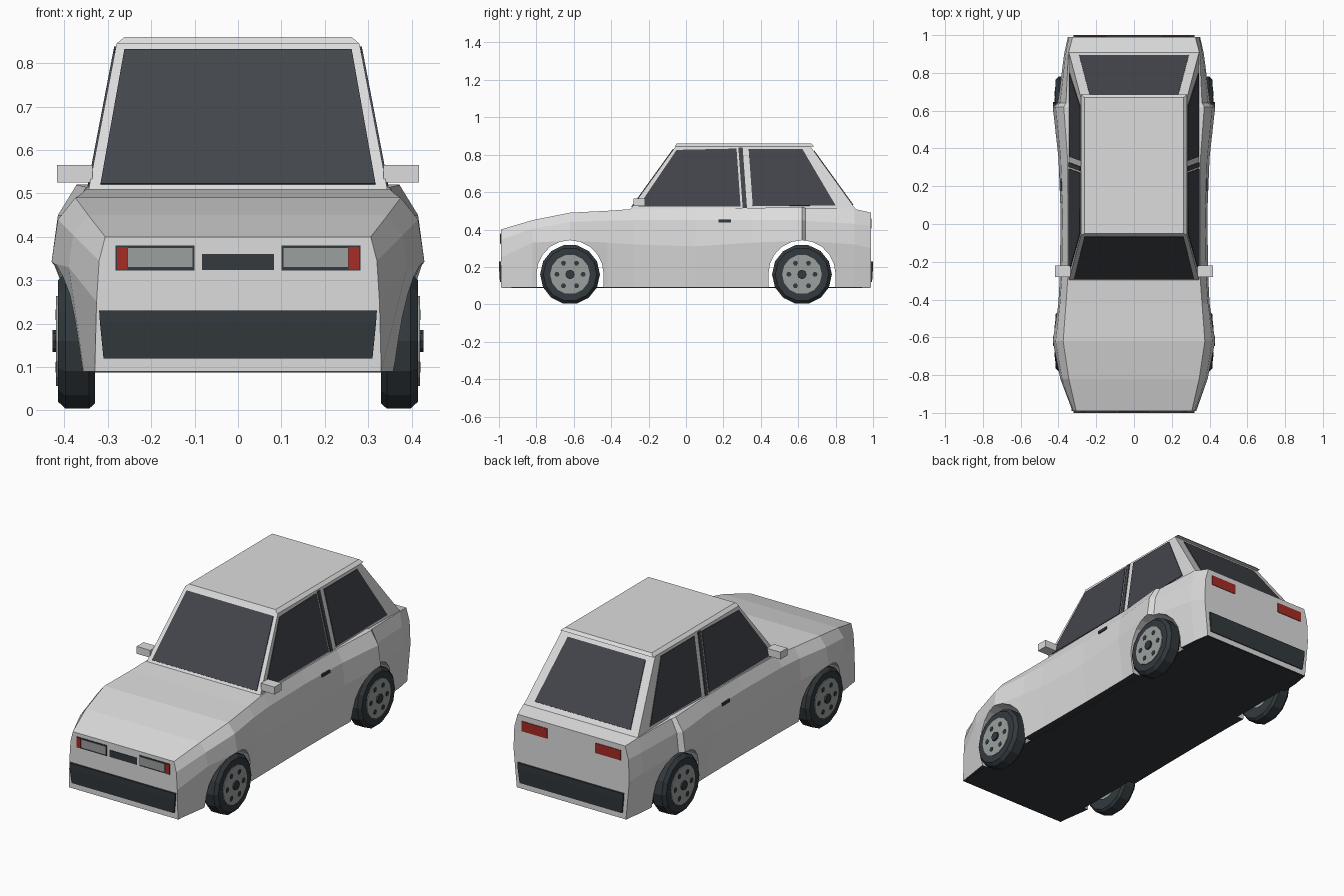
import bpy, bmesh, math
from mathutils import Vector

cube = bpy.data.objects.get("Cube")
if cube:
    bpy.data.objects.remove(cube, do_unlink=True)


def material(name, rgb):
    m = bpy.data.materials.new(name)
    m.use_nodes = True
    m.diffuse_color = (*rgb, 1)
    m.node_tree.nodes["Principled BSDF"].inputs["Base Color"].default_value = (*rgb, 1)
    return m


PAINT = material("light grey paint", (.72, .72, .72))
GLASS = material("dark glass", (.055, .06, .072))
TRIM = material("black trim", (.032, .041, .047))
METAL = material("grey metal", (.33, .35, .34))
RED = material("red lamp", (.38, .025, .018))


def finish(name, bm, *mats):
    bmesh.ops.recalc_face_normals(bm, faces=bm.faces)
    me = bpy.data.meshes.new(name)
    bm.to_mesh(me)
    bm.free()
    for m in mats:
        me.materials.append(m)
    ob = bpy.data.objects.new(name, me)
    bpy.context.collection.objects.link(ob)
    return ob


def loft(name, rings, *mats, cap=True, closed=False):
    """Skin equal-length closed rings of points."""
    bm = bmesh.new()
    vs = [[bm.verts.new(p) for p in ring] for ring in rings]
    n = len(rings[0])
    pairs = list(zip(vs, vs[1:])) + ([(vs[-1], vs[0])] if closed else [])
    for a, b in pairs:
        for i in range(n):
            j = (i + 1) % n
            bm.faces.new((a[i], a[j], b[j], b[i]))
    if cap and not closed:
        bm.faces.new(vs[0])
        bm.faces.new(vs[-1])
    return finish(name, bm, *mats)


def box(name, x, y, z, mat):
    rings = [[(x[0], y[0], h), (x[1], y[0], h), (x[1], y[1], h), (x[0], y[1], h)] for h in z]
    return loft(name, rings, mat)


def plate(name, pts, mat, t=.004):
    """Thin flat panel centred on the polygon."""
    pts = [Vector(p) for p in pts]
    n = (pts[1] - pts[0]).cross(pts[2] - pts[0]).normalized() * t
    return loft(name, [[p - n for p in pts], [p + n for p in pts]], mat)


def disc(name, r, x0, x1, cy, cz, mat, seg):
    ring = lambda x: [(x, cy + r * math.cos(2 * math.pi * i / seg),
                       cz + r * math.sin(2 * math.pi * i / seg)) for i in range(seg)]
    return loft(name, [ring(x0), ring(x1)], mat)


# Body: sections along y as (y, sill x, belly x, belly z, shoulder x, shoulder z, top x, top z)
FLOOR = .09
SECTIONS = [
    (-.99, .33, .326, .25, .32, .345, .306, .40),
    (-.82, .355, .39, .33, .38, .405, .345, .45),
    (-.62, .38, .43, .34, .415, .44, .375, .49),
    (-.42, .372, .40, .33, .392, .447, .36, .50),
    (-.28, .37, .393, .32, .383, .45, .35, .51),
    (.05, .368, .388, .31, .378, .45, .35, .515),
    (.35, .37, .40, .33, .388, .45, .352, .515),
    (.62, .38, .43, .34, .415, .45, .372, .52),
    (.64, .365, .403, .34, .392, .447, .36, .515),
    (.90, .345, .37, .32, .362, .43, .348, .51),
    (.99, .33, .35, .30, .345, .42, .325, .49),
]
rings = []
for y, xb, xm, zm, xs, zs, xt, zt in SECTIONS:
    half = [(xb, FLOOR), (xm, zm), (xs, zs), (xt, zt)]
    rings.append([(x, y, z) for x, z in half] + [(-x, y, z) for x, z in reversed(half)])
body = loft("body", rings, PAINT, TRIM)

# Wheel arches cut straight across the body
WHEEL_Y, WHEEL_Z = .62, .16
cutters = []
for s in (-1, 1):
    arc = [(s * WHEEL_Y + .18 * math.cos(math.pi * i / 10), WHEEL_Z + .183 * math.sin(math.pi * i / 10))
           for i in range(11)]
    arc += [(s * WHEEL_Y - .18, -.1), (s * WHEEL_Y + .18, -.1)]
    c = loft("arch_cutter", [[(x, y, z) for y, z in arc] for x in (-.6, .6)], PAINT)
    c.hide_render = True
    cutters.append(c)
    mod = body.modifiers.new("arch", "BOOLEAN")
    mod.operation, mod.solver, mod.object = "DIFFERENCE", "EXACT", c
bpy.context.view_layer.update()
graph = bpy.context.evaluated_depsgraph_get()
cut_mesh = bpy.data.meshes.new_from_object(body.evaluated_get(graph))
body.modifiers.clear()
body.data = cut_mesh
for c in cutters:
    bpy.data.objects.remove(c, do_unlink=True)
for f in body.data.polygons:
    f.material_index = 1 if f.normal.z < -.9 and f.center.z < FLOOR + .01 else 0
box("underside", (-.33, .33), (-.985, .985), (FLOOR - .003, FLOOR + .003), TRIM)

# Cabin and roof
BASE, TOP = .505, .845


def rect(x, y0, y1, z):
    return [(-x, y0, z), (x, y0, z), (x, y1, z), (-x, y1, z)]


loft("cabin", [rect(.345, -.30, .91, BASE), rect(.28, -.055, .665, TOP)], PAINT)
loft("roof", [rect(.28, -.06, .685, TOP), rect(.262, -.05, .67, .86)], PAINT)


def slope(a, b, z):
    return a + (b - a) * (z - BASE) / (TOP - BASE)


# Windscreen and rear window
for name, a, b, corners in (
        ("windscreen", -.30, -.055, ((.317, .52), (.262, .83))),
        ("rear_window", .91, .665, ((.29, .53), (.235, .82)))):
    (x0, z0), (x1, z1) = corners
    plate(name, [(-x0, slope(a, b, z0), z0), (x0, slope(a, b, z0), z0),
                 (x1, slope(a, b, z1), z1), (-x1, slope(a, b, z1), z1)], GLASS)

# Parts repeated on both sides
SIDE_GLASS = {
    "front_side_window": [(-.255, .522), (-.05, .825), (.27, .832), (.292, .522)],
    "pillar_strip": [(.303, .515), (.28, .838), (.303, .838), (.326, .515)],
    "rear_side_window": [(.357, .525), (.335, .83), (.622, .83), (.80, .528)],
}
for side, s in (("left", 1), ("right", -1)):
    for name, outline in SIDE_GLASS.items():
        plate(f"{side}_{name}", [(s * slope(.345, .28, z), y, z) for y, z in outline], GLASS)
    box(f"{side}_mirror", (s * .335, s * .417), (-.28, -.22), (.525, .565), PAINT)
    box(f"{side}_door_handle", (s * .37, s * .39), (.175, .24), (.438, .453), TRIM)

    # Lamps
    def face_plate(name, x0, x1, z0, z1, y, mat):
        plate(f"{side}_{name}", [(s * x0, y, z0), (s * x1, y, z0), (s * x1, y, z1), (s * x0, y, z1)], mat, .003)

    face_plate("headlamp_frame", .10, .282, .322, .38, -.99, TRIM)
    face_plate("headlamp", .105, .253, .33, .374, -.992, METAL)
    face_plate("indicator", .255, .279, .325, .377, -.992, RED)
    face_plate("tail_lamp", .145, .30, .405, .46, .99, RED)

    # Wheels
    for end, wy in (("front", -WHEEL_Y), ("rear", WHEEL_Y)):
        profile = [(.33, .09), (.33, .148), (.343, .16), (.398, .16), (.415, .143), (.415, .10)]
        seg = 14
        tyre = [[(s * x, wy + r * math.cos(2 * math.pi * i / seg), WHEEL_Z + r * math.sin(2 * math.pi * i / seg))
                 for x, r in profile] for i in range(seg)]
        tag = f"{side}_{end}"
        loft(f"{tag}_tyre", tyre, TRIM, closed=True)
        disc(f"{tag}_rim", .106, s * .345, s * .419, wy, WHEEL_Z, METAL, seg)
        disc(f"{tag}_hub", .025, s * .40, s * .428, wy, WHEEL_Z, TRIM, 8)
        for k in range(6):
            a = math.pi * k / 3
            disc(f"{tag}_rim_hole", .014, s * .41, s * .421, wy + .07 * math.cos(a),
                 WHEEL_Z + .07 * math.sin(a), TRIM, 6)

# Grille and bumpers
plate("grille", [(-.083, -.99, .323), (.083, -.99, .323), (.083, -.99, .36), (-.083, -.99, .36)], TRIM, .003)
for name, s in (("front_bumper", -1), ("rear_bumper", 1)):
    loft(name, [rect(.31, s * .98, s * .995, .12), rect(.318, s * .98, s, .20),
                rect(.32, s * .98, s, .23)], TRIM)
